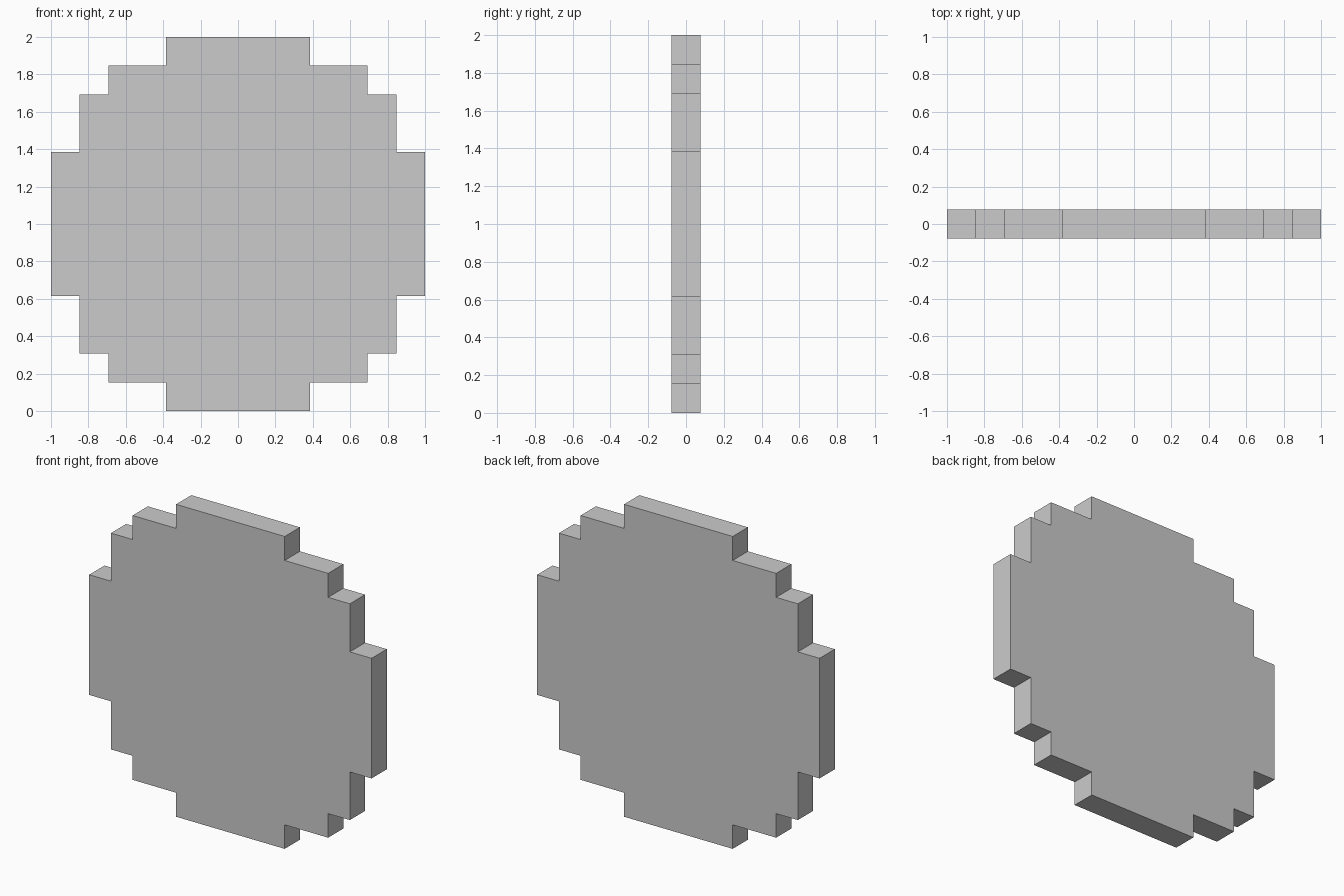
import bpy, bmesh
from mathutils import Vector

if "Cube" in bpy.data.objects:
    bpy.data.objects.remove(bpy.data.objects["Cube"])

U = 2 / 13  # one block of the 13 x 13 stepped disc

# Stepped outline of one quarter, in blocks from the centre (x, z)
quarter = [(2.5, 6.5), (2.5, 5.5), (4.5, 5.5), (4.5, 4.5),
           (5.5, 4.5), (5.5, 2.5), (6.5, 2.5)]

# Repeat the quarter by turning it 90 degrees four times
outline = []
for _ in range(4):
    outline += quarter
    quarter = [(z, -x) for x, z in quarter]

# Fill the front face and extrude it one block deep
bm = bmesh.new()
front = bm.faces.new([bm.verts.new((x * U, -U / 2, z * U + 1)) for x, z in outline])
result = bmesh.ops.extrude_face_region(bm, geom=[front], use_keep_orig=True)
back = [g for g in result["geom"] if isinstance(g, bmesh.types.BMVert)]
bmesh.ops.translate(bm, verts=back, vec=Vector((0, U, 0)))
bmesh.ops.recalc_face_normals(bm, faces=bm.faces)

mesh = bpy.data.meshes.new("stepped_disc")
bm.to_mesh(mesh)
bm.free()
disc = bpy.data.objects.new("stepped_disc", mesh)
bpy.context.collection.objects.link(disc)
